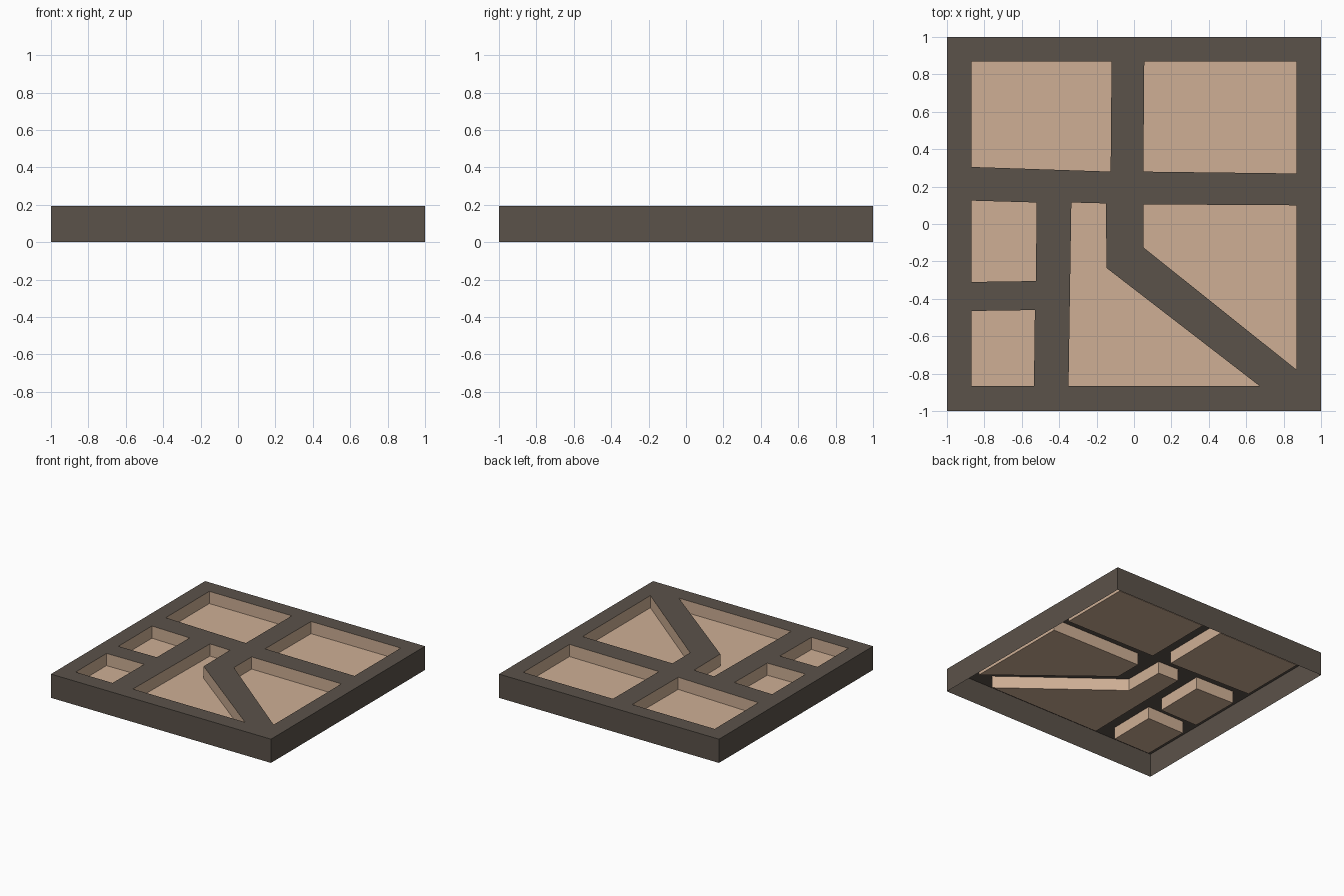
import bpy, bmesh

if "Cube" in bpy.data.objects:
    bpy.data.objects.remove(bpy.data.objects["Cube"])

TOP, FLOOR = 0.195, 0.095


def material(name, rgb):
    m = bpy.data.materials.new(name)
    m.diffuse_color = (*rgb, 1)
    m.use_nodes = True
    m.node_tree.nodes["Principled BSDF"].inputs["Base Color"].default_value = m.diffuse_color
    return m


def add_object(name, bm, mat):
    me = bpy.data.meshes.new(name)
    bm.to_mesh(me)
    bm.free()
    me.materials.append(mat)
    ob = bpy.data.objects.new(name, me)
    bpy.context.collection.objects.link(ob)


def loop(bm, pts, z):
    return [bm.verts.new((x, y, z)) for x, y in pts]


def walls(bm, upper, lower):
    n = len(upper)
    for i in range(n):
        j = (i + 1) % n
        bm.faces.new((upper[i], upper[j], lower[j], lower[i]))


dark = material("dark brown", (0.105, 0.085, 0.068))
tan = material("tan", (0.62, 0.43, 0.30))

# Pocket outlines, clockwise from above
pockets = {
    "back_left": [(-.87, .87), (-.12, .87), (-.125, .28), (-.87, .305)],
    "back_right": [(.055, .87), (.87, .87), (.87, .27), (.05, .28)],
    "middle_left": [(-.87, .125), (-.52, .115), (-.525, -.305), (-.87, -.31)],
    "front_left": [(-.87, -.465), (-.53, -.46), (-.535, -.865), (-.87, -.865)],
    "front_middle": [(-.335, .115), (-.15, .11), (-.147, -.235),
                     (.67, -.865), (-.35, -.865)],
    "front_right": [(.05, .105), (.87, .10), (.87, -.78), (.05, -.125)],
}
outline = [(-1, -1), (1, -1), (1, 1), (-1, 1)]

# Tray frame: pierced top sheet with an outer skirt, open underneath
bm = bmesh.new()
edges = []
for pts in [outline, *pockets.values()]:
    vs = loop(bm, pts, TOP)
    edges += [bm.edges.new((vs[i - 1], vs[i])) for i in range(len(vs))]
    if pts is outline:
        rim = vs
bmesh.ops.triangle_fill(bm, edges=edges, use_beauty=True, normal=(0, 0, 1))
bmesh.ops.dissolve_limit(bm, angle_limit=0.01, verts=[], edges=bm.edges[:])
walls(bm, loop(bm, outline, 0), rim)
for f in bm.faces:
    f.normal_update()
    if f.normal.z < -0.5 or f.normal.dot(f.calc_center_median()) < 0:
        f.normal_flip()
add_object("tray_frame", bm, dark)

# Recessed pockets: walls and floor
for name, pts in pockets.items():
    bm = bmesh.new()
    upper, lower = loop(bm, pts, TOP), loop(bm, pts, FLOOR)
    walls(bm, lower, upper)
    bm.faces.new(lower[::-1])
    bm.normal_update()
    # Face the surfaces into the pocket
    floor = bm.faces[:][-1]
    mid = floor.calc_center_median()
    for f in bm.faces:
        c = f.calc_center_median()
        if f is floor:
            if f.normal.z < 0:
                f.normal_flip()
    add_object(name + "_pocket", bm, tan)
